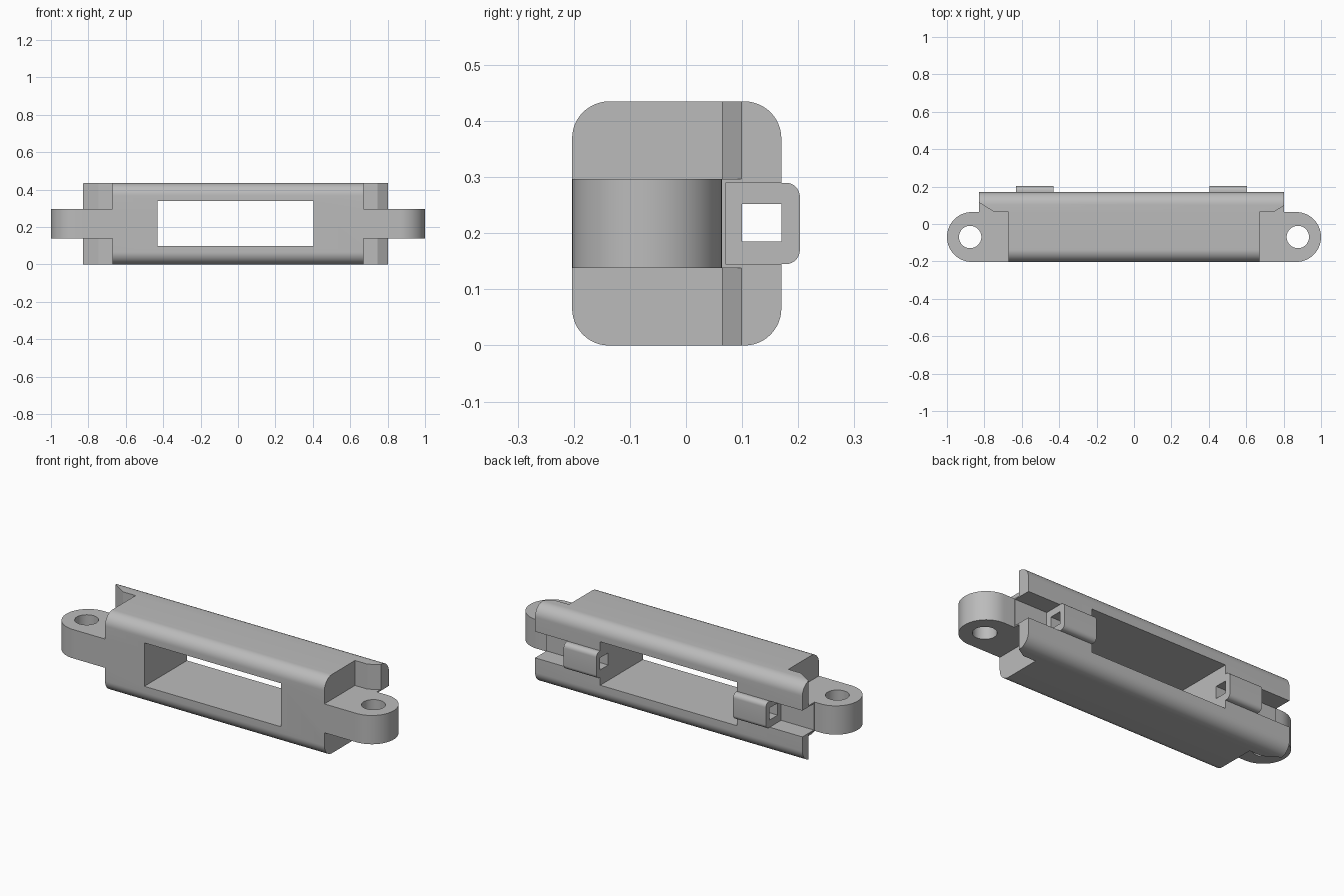
import bpy, bmesh, math
from mathutils import Vector

cube = bpy.data.objects.get("Cube")
if cube:
    bpy.data.objects.remove(cube, do_unlink=True)

grey = bpy.data.materials.new("plain grey")
grey.use_nodes = True
grey.diffuse_color = (0.5, 0.5, 0.5, 1)
grey.node_tree.nodes["Principled BSDF"].inputs["Base Color"].default_value = grey.diffuse_color


def prism(name, outline, axis, start, end):
    """Extrude a flat outline along x (outline is y, z) or z (outline is x, y)."""
    bm = bmesh.new()
    place = {"x": lambda p: (start, p[0], p[1]), "z": lambda p: (p[0], p[1], start)}[axis]
    face = bm.faces.new([bm.verts.new(place(p)) for p in outline])
    grown = bmesh.ops.extrude_face_region(bm, geom=[face])["geom"]
    step = Vector((end - start, 0, 0) if axis == "x" else (0, 0, end - start))
    bmesh.ops.translate(bm, vec=step, verts=[v for v in grown if isinstance(v, bmesh.types.BMVert)])
    bmesh.ops.recalc_face_normals(bm, faces=bm.faces)
    mesh = bpy.data.meshes.new(name)
    bm.to_mesh(mesh)
    bm.free()
    mesh.materials.append(grey)
    obj = bpy.data.objects.new(name, mesh)
    bpy.context.collection.objects.link(obj)
    return obj


def arc(cx, cy, r, a0, a1, n):
    angles = [math.radians(a0 + (a1 - a0) * i / n) for i in range(n + 1)]
    return [(cx + r * math.cos(a), cy + r * math.sin(a)) for a in angles]


def rectangle(u0, u1, v0, v1):
    return [(u0, v0), (u1, v0), (u1, v1), (u0, v1)]


def rounded(u0, u1, v0, v1, r, n=12):
    return (arc(u1 - r, v1 - r, r, 0, 90, n) + arc(u0 + r, v1 - r, r, 90, 180, n)
            + arc(u0 + r, v0 + r, r, 180, 270, n) + arc(u1 - r, v0 + r, r, 270, 360, n))


def combine(target, other, operation):
    """Apply a boolean and discard the second shape."""
    mod = target.modifiers.new(operation, "BOOLEAN")
    mod.operation = operation
    mod.solver = "EXACT"
    mod.object = other
    bpy.context.view_layer.update()
    result = bpy.data.meshes.new_from_object(
        target.evaluated_get(bpy.context.evaluated_depsgraph_get()))
    target.modifiers.clear()
    target.data = result
    bpy.data.objects.remove(other, do_unlink=True)


FRONT, EAR_BACK, BACK = -0.203, 0.064, 0.17
HEIGHT, EAR_LOW, EAR_HIGH = 0.435, 0.138, 0.297
SLOT_LOW, SLOT_HIGH, SLOT_FLOOR = 0.145, 0.29, 0.07
LEFT_WALL, RIGHT_WALL = 0.405, -0.43

# Long rounded housing
housing = prism("housing", rounded(FRONT, BACK, 0, HEIGHT, 0.066), "x", -0.83, 0.803)

# End notches above and below the ears, with slanted back corners
for side in (1, -1):
    plan = [(0.67, -0.4), (0.67, EAR_BACK), (0.747, EAR_BACK), (0.9, 0.159), (0.9, -0.4)]
    plan = [(side * x, y) for x, y in plan]
    for low, high in ((-0.1, EAR_LOW), (EAR_HIGH, 0.6)):
        combine(housing, prism("notch", plan, "z", low, high), "DIFFERENCE")

# Back channel and the window through the middle
combine(housing, prism("channel", rectangle(SLOT_FLOOR, 0.4, SLOT_LOW, SLOT_HIGH), "x", -1.1, 1.1),
        "DIFFERENCE")
combine(housing, prism("window", rectangle(-0.4, 0.4, 0.10, 0.34), "x", RIGHT_WALL, LEFT_WALL),
        "DIFFERENCE")

# Screw ears with rounded ends
radius = (EAR_BACK - FRONT) / 2
middle = (EAR_BACK + FRONT) / 2
for side in (1, -1):
    plan = [(0.72, FRONT)] + arc(1 - radius, middle, radius, -90, 90, 32) + [(0.72, EAR_BACK)]
    plan = [(side * x, y) for x, y in plan]
    combine(housing, prism("ear", plan, "z", EAR_LOW, EAR_HIGH), "UNION")
    hole = arc(side * 0.876, middle, 0.06, 0, 348.75, 31)
    combine(housing, prism("screw_hole", hole, "z", 0, 0.5), "DIFFERENCE")

# Square-holed clips in the back channel
clips = []
for name, x0, x1 in (("left_clip", LEFT_WALL, 0.605), ("right_clip", -0.63, RIGHT_WALL)):
    r, out = 0.025, 0.203
    shape = ([(SLOT_FLOOR, SLOT_LOW)] + arc(out - r, SLOT_LOW + r, r, -90, 0, 8)
             + arc(out - r, SLOT_HIGH - r, r, 0, 90, 8) + [(SLOT_FLOOR, SLOT_HIGH)])
    clip = prism(name, shape, "x", x0, x1)
    combine(clip, prism("clip_hole", rectangle(0.10, BACK, 0.185, 0.252), "x", -1, 1), "DIFFERENCE")
    clips.append(clip)

# Smooth the rounded surfaces, keep the corners crisp
for obj in [housing] + clips:
    bpy.ops.object.select_all(action="DESELECT")
    obj.select_set(True)
    bpy.context.view_layer.objects.active = obj
    bpy.ops.object.shade_smooth_by_angle(angle=math.radians(25))
